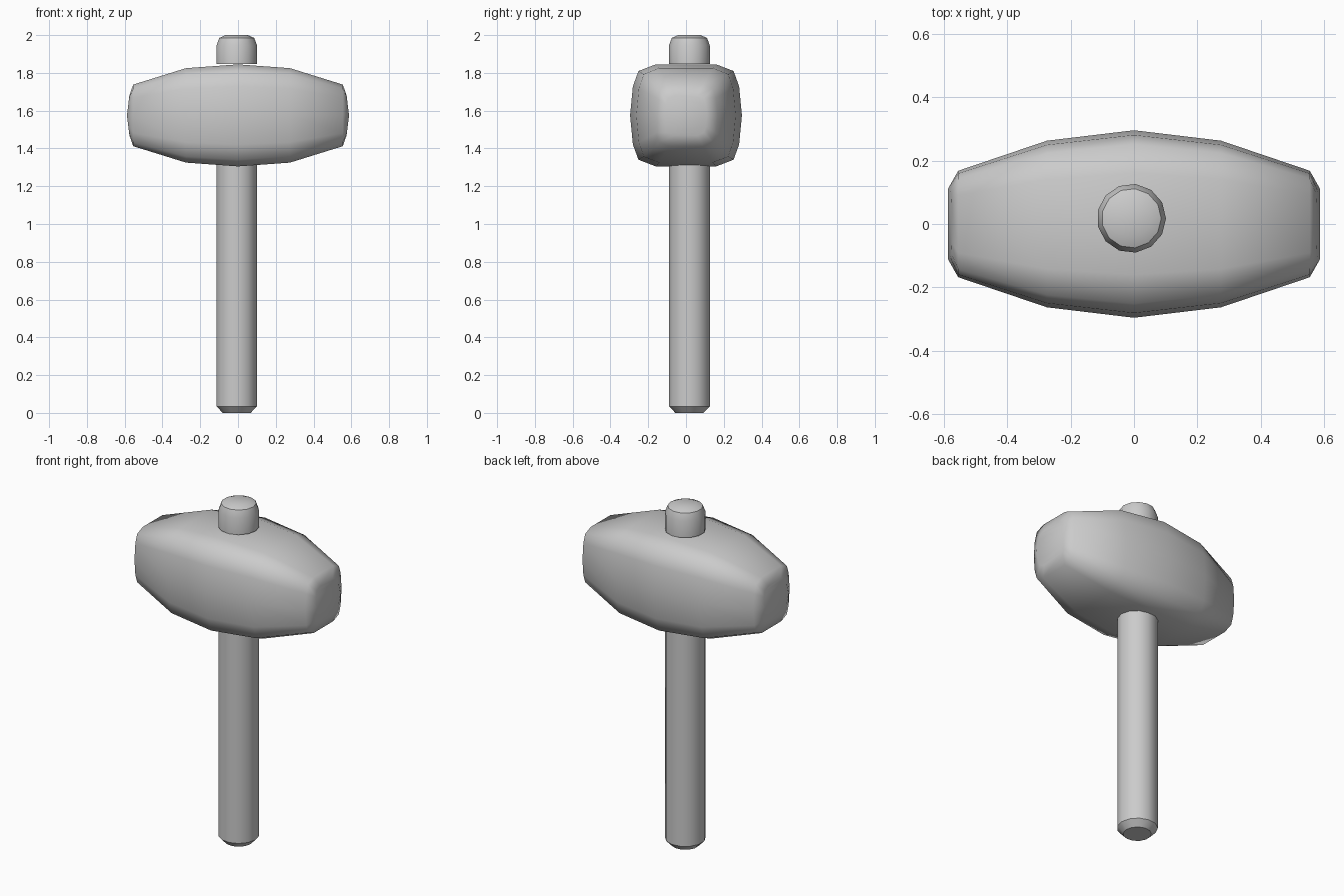
import bpy, bmesh, math

if "Cube" in bpy.data.objects:
    bpy.data.objects.remove(bpy.data.objects["Cube"])

def make_object(name, bm, angle):
    bmesh.ops.recalc_face_normals(bm, faces=bm.faces)
    mesh = bpy.data.meshes.new(name)
    bm.to_mesh(mesh)
    bm.free()
    obj = bpy.data.objects.new(name, mesh)
    bpy.context.collection.objects.link(obj)
    bpy.ops.object.select_all(action='DESELECT')
    obj.select_set(True)
    bpy.context.view_layer.objects.active = obj
    bpy.ops.object.shade_smooth_by_angle(angle=math.radians(angle))
    return obj

def bridge(bm, a, b):
    n = len(a)
    for i in range(n):
        j = (i + 1) % n
        bm.faces.new((a[i], a[j], b[j], b[i]))

# Round wooden part: stacked rings of (z, radius)
def lathe(name, profile, cap_first, cap_last, sides=13, cx=-0.008, cy=0.018):
    bm = bmesh.new()
    rings = []
    for z, r in profile:
        rings.append([bm.verts.new((cx + r * math.cos(2 * math.pi * i / sides),
                                    cy + r * math.sin(2 * math.pi * i / sides), z))
                      for i in range(sides)])
    for a, b in zip(rings, rings[1:]):
        bridge(bm, a, b)
    if cap_first:
        bm.faces.new(rings[0])
    if cap_last:
        bm.faces.new(rings[-1])
    return make_object(name, bm, 32)

# Handle below the head and the stub poking out on top
lathe("handle", [(0, 0.075), (0.035, 0.109), (1.315, 0.109)], True, False)
lathe("handle_top", [(1.847, 0.109), (1.945, 0.109), (1.985, 0.094), (2.0, 0.06)], False, True)

# Head: rounded rectangular section swept along x
quarter = [(1, 0), (0.95, 0.57), (0.85, 0.87), (0.54, 1)]
section = (quarter + [(-y, z) for y, z in reversed(quarter)]
           + [(-y, -z) for y, z in quarter[1:]]
           + [(y, -z) for y, z in reversed(quarter[1:])])
half = [(0, 0.296, 0.27), (0.275, 0.263, 0.25), (0.555, 0.168, 0.163), (0.588, 0.11, 0.105)]
stations = [(-x, y, z) for x, y, z in reversed(half[1:])] + half
bm = bmesh.new()
rings = []
for x, hy, hz in stations:
    # the striking faces bulge a little towards their middle height
    bulge = 0.013 if abs(x) > 0.57 else 0
    rings.append([bm.verts.new((x - math.copysign(bulge * abs(z), x), y * hy, 1.575 + z * hz))
                  for y, z in section])
for a, b in zip(rings, rings[1:]):
    bridge(bm, a, b)
for ring in (rings[0], rings[-1]):
    for i in range(3):
        bm.faces.new((ring[i], ring[i + 1], ring[6 - i], ring[7 - i]))
        lo = [ring[-i % 14], ring[-(i + 1) % 14], ring[8 + i], ring[7 + i]]
        bm.faces.new(lo)
make_object("hammer_head", bm, 60)
